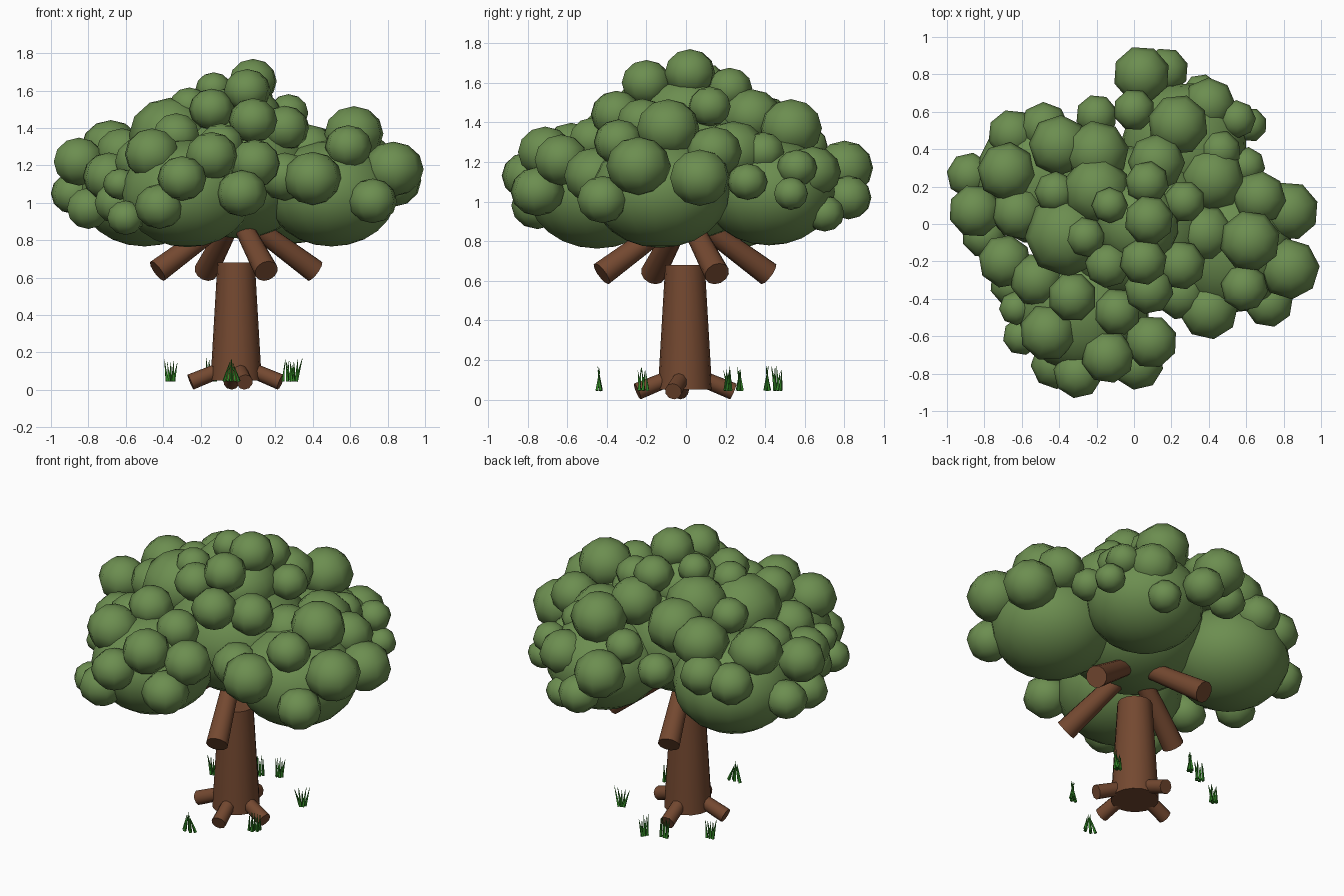
import bpy, bmesh, math, random
from mathutils import Vector, Matrix

random.seed(4)


def material(name, rgb):
    m = bpy.data.materials.new(name)
    m.diffuse_color = (*rgb, 1)
    return m


BARK = material("brown bark", (0.175, 0.066, 0.03))
LEAF = material("leaf green", (0.15, 0.27, 0.08))
GRASS = material("grass green", (0.03, 0.23, 0.018))


def finish(name, bm, mat, angle):
    mesh = bpy.data.meshes.new(name)
    bm.to_mesh(mesh)
    bm.free()
    mesh.materials.append(mat)
    ob = bpy.data.objects.new(name, mesh)
    bpy.context.collection.objects.link(ob)
    bpy.ops.object.select_all(action='DESELECT')
    ob.select_set(True)
    bpy.context.view_layer.objects.active = ob
    bpy.ops.object.shade_smooth_by_angle(angle=math.radians(angle))
    return ob


def rod(bm, a, b, ra, rb, sides):
    """Tapered cylinder from point a to point b."""
    a, b = Vector(a), Vector(b)
    d = b - a
    rot = d.to_track_quat('Z', 'Y').to_matrix().to_4x4()
    bmesh.ops.create_cone(bm, cap_ends=True, segments=sides, radius1=ra, radius2=rb,
                          depth=d.length, matrix=Matrix.Translation((a + b) / 2) @ rot)


def polar(angle, r, z):
    t = math.radians(angle)
    return (r * math.cos(t) - 0.01, r * math.sin(t) - 0.005, z)


def ball(bm, x, y, z, r, sides, rings, flat):
    mat = (Matrix.Translation((x, y, z)) @ Matrix.Rotation(random.uniform(0, 6.28), 4, 'Z')
           @ Matrix.Diagonal((r, r, r * flat, 1)))
    bmesh.ops.create_uvsphere(bm, u_segments=sides, v_segments=rings, radius=1, matrix=mat)


# Trunk
bm = bmesh.new()
rod(bm, (-0.01, -0.005, 0.05), (-0.01, -0.005, 0.68), 0.137, 0.1, 16)
finish("trunk", bm, BARK, 40)

# Branches rising inwards to the crown
for i in range(4):
    bm = bmesh.new()
    ang = 21 + 90 * i
    rod(bm, polar(ang, 0.45, 0.635), polar(ang, 0.08, 0.89), 0.064, 0.05, 12)
    finish(f"branch_{i + 1}", bm, BARK, 40)

# Roots
for i, ang in enumerate((-14, 96, 186, 281)):
    bm = bmesh.new()
    rod(bm, polar(ang, 0.245, 0.041), polar(ang, 0.07, 0.112), 0.043, 0.04, 10)
    finish(f"root_{i + 1}", bm, BARK, 40)

# Main crown masses
bm = bmesh.new()
for x, y, z, r in ((0.5, -0.13, 1.05, 0.35), (0.27, 0.42, 1.05, 0.335), (-0.5, 0.24, 1.05, 0.35),
                   (-0.27, -0.45, 1.05, 0.355), (0, 0, 1.15, 0.42), (0.02, 0, 1.45, 0.22)):
    ball(bm, x, y, z, r, 16, 12, 0.81)
finish("crown_masses", bm, LEAF, 80)

# Leaf clumps of each crown part: x, y, z, radius
right = [(.62, -.09, 1.37, .16), (.83, .07, 1.12, .155), (.83, -.24, 1.18, .16), (.59, -.34, 1.3, .125),
         (.72, -.42, 1.01, .13), (.4, -.46, 1.13, .155), (.38, -.05, 1.28, .15), (.67, .14, 1.25, .14),
         (.25, -.37, 1.14, .14)]
back = [(.04, .8, 1.17, .15), (.235, .53, 1.37, .16), (0, .61, 1.28, .11), (.17, .82, 1.02, .12),
        (.46, .39, 1.25, .11), (.62, .53, 1.04, .09), (.4, .64, 1.15, .14), (.42, .24, 1.25, .17),
        (.6, .31, 1.1, .1), (.55, .56, 1.17, .1), (.36, .7, .94, .1)]
left = [(-.68, .28, 1.3, .155), (-.65, .48, 1.17, .13), (-.48, .52, 1.2, .13), (-.85, .07, 1.22, .14),
        (-.88, .26, 1.05, .12), (-.69, -.2, 1.14, .14), (-.8, -.06, .97, .12), (-.4, .42, 1.34, .16),
        (-.2, .58, 1.17, .11), (-.65, -.32, 1.0, .12), (-.62, .06, 1.27, .14)]
front = [(-.46, -.58, 1.26, .15), (-.63, -.45, 1.1, .09), (-.3, -.8, 1.13, .13), (-.42, -.75, .98, .13),
         (-.14, -.71, 1.25, .14), (.02, -.75, 1.05, .135), (.09, -.63, 1.21, .14), (-.6, -.6, .92, .1),
         (-.09, -.47, 1.31, .125), (-.33, -.39, 1.36, .13), (-.52, -.3, 1.22, .14)]
top = [(.08, .02, 1.65, .13), (-.13, .1, 1.61, .095), (-.26, -.07, 1.52, .105), (.05, -.2, 1.6, .125),
       (.08, -.35, 1.44, .13), (.07, .22, 1.57, .115), (.12, .33, 1.43, .15), (.27, .12, 1.48, .11),
       (.25, -.22, 1.4, .13), (-.2, .18, 1.44, .18), (-.36, -.06, 1.36, .22), (-.2, .38, 1.38, .17),
       (-.14, -.22, 1.5, .12), (-.42, .17, 1.42, .11)]
for name, clumps in (("right", right), ("back", back), ("left", left), ("front", front), ("top", top)):
    bm = bmesh.new()
    for x, y, z, r in clumps:
        ball(bm, x, y, z, r * 1.02, 8, 6, 0.9)
    finish(f"leaf_clumps_{name}", bm, LEAF, 80)

# Grass tufts: x, y, base half width, tip half width, direction of the fan
tufts = [(-.035, -.44, .04, .008, 0), (.27, -.22, .03, .03, 40), (.3, .21, .015, .045, 20),
         (-.03, .46, .015, .03, 60), (-.14, .41, .02, .03, 0), (-.36, .27, .018, .035, 10)]
for i, (x, y, wb, wt, ang) in enumerate(tufts):
    bm = bmesh.new()
    d = Vector((math.cos(math.radians(ang)), math.sin(math.radians(ang)), 0))
    n = Vector((-d.y, d.x, 0))
    for k in range(5):
        s = (k - 2) / 2
        side = n * (0.01 * (-1) ** k)
        base = Vector((x, y, 0.045)) + d * wb * s + side
        tip = Vector((x, y, random.uniform(0.14, 0.17))) + d * wt * s - side * 0.5
        rod(bm, base, tip, 0.01, 0.001, 4)
    finish(f"grass_tuft_{i + 1}", bm, GRASS, 20)
